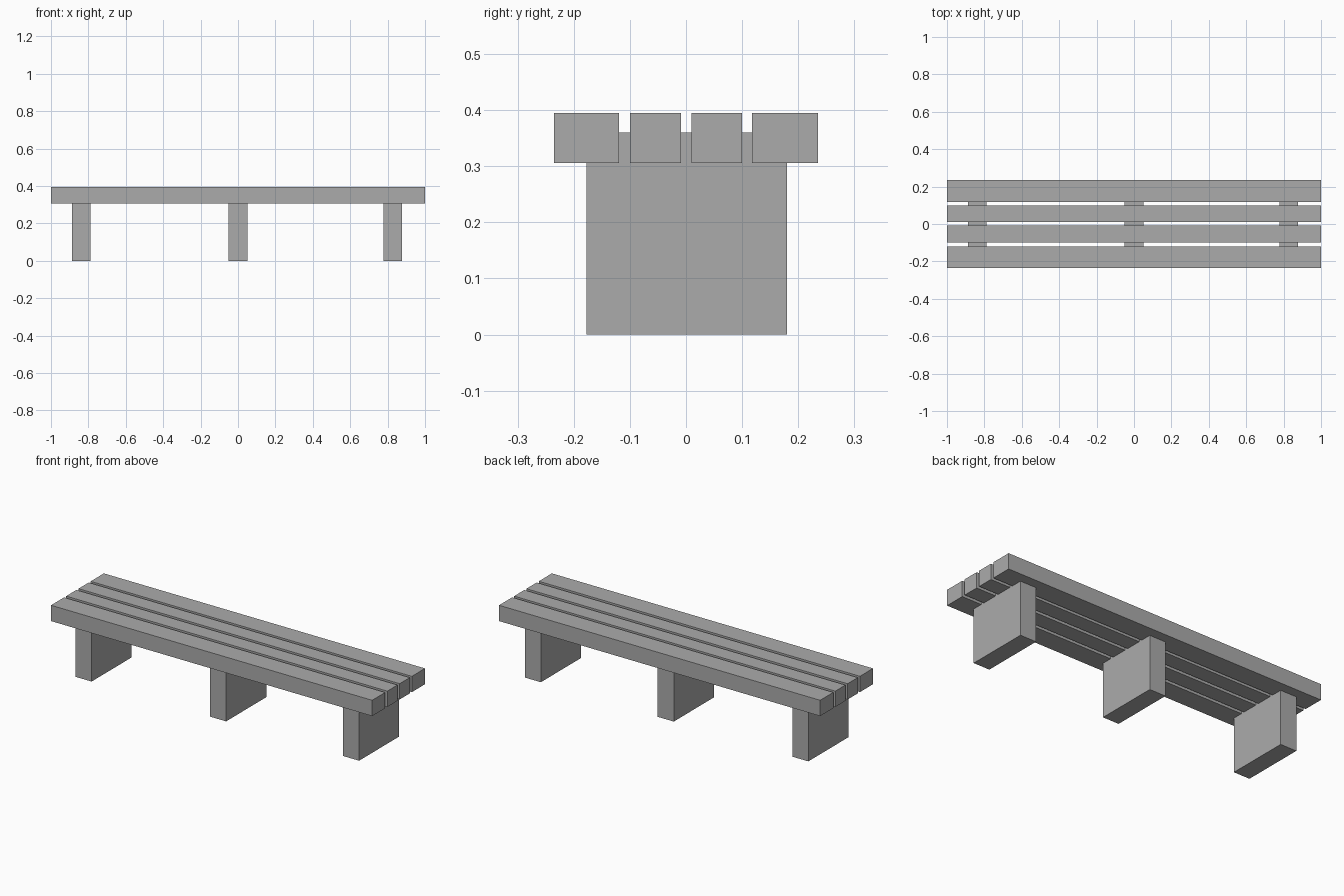
import bpy

cube = bpy.data.objects.get("Cube")
if cube:
    bpy.data.objects.remove(cube, do_unlink=True)

# Single plain grey
grey = bpy.data.materials.new("plain_grey")
grey.use_nodes = True
colour = (0.41, 0.41, 0.41, 1)
grey.diffuse_color = colour
grey.node_tree.nodes["Principled BSDF"].inputs["Base Color"].default_value = colour


def box(name, x, y, z):
    """Box spanning the given (low, high) range on each axis."""
    spans = (x, y, z)
    bpy.ops.mesh.primitive_cube_add(size=1, location=[(a + b) / 2 for a, b in spans])
    obj = bpy.context.object
    obj.name = name
    obj.scale = [b - a for a, b in spans]
    bpy.ops.object.transform_apply(location=False, rotation=False, scale=True)
    obj.data.materials.append(grey)
    return obj


# Seat slats: wide outer pair, narrower inner pair
slats = {
    "front_outer_slat": (-0.235, -0.119),
    "front_inner_slat": (-0.10, -0.009),
    "back_inner_slat": (0.01, 0.10),
    "back_outer_slat": (0.118, 0.235),
}
for name, depth in slats.items():
    box(name, (-1, 1), depth, (0.306, 0.395))

# Block legs, let into the underside of the slats
legs = {"right_leg": -0.838, "middle_leg": 0.0, "left_leg": 0.828}
for name, x in legs.items():
    box(name, (x - 0.05, x + 0.05), (-0.177, 0.18), (0, 0.36))
